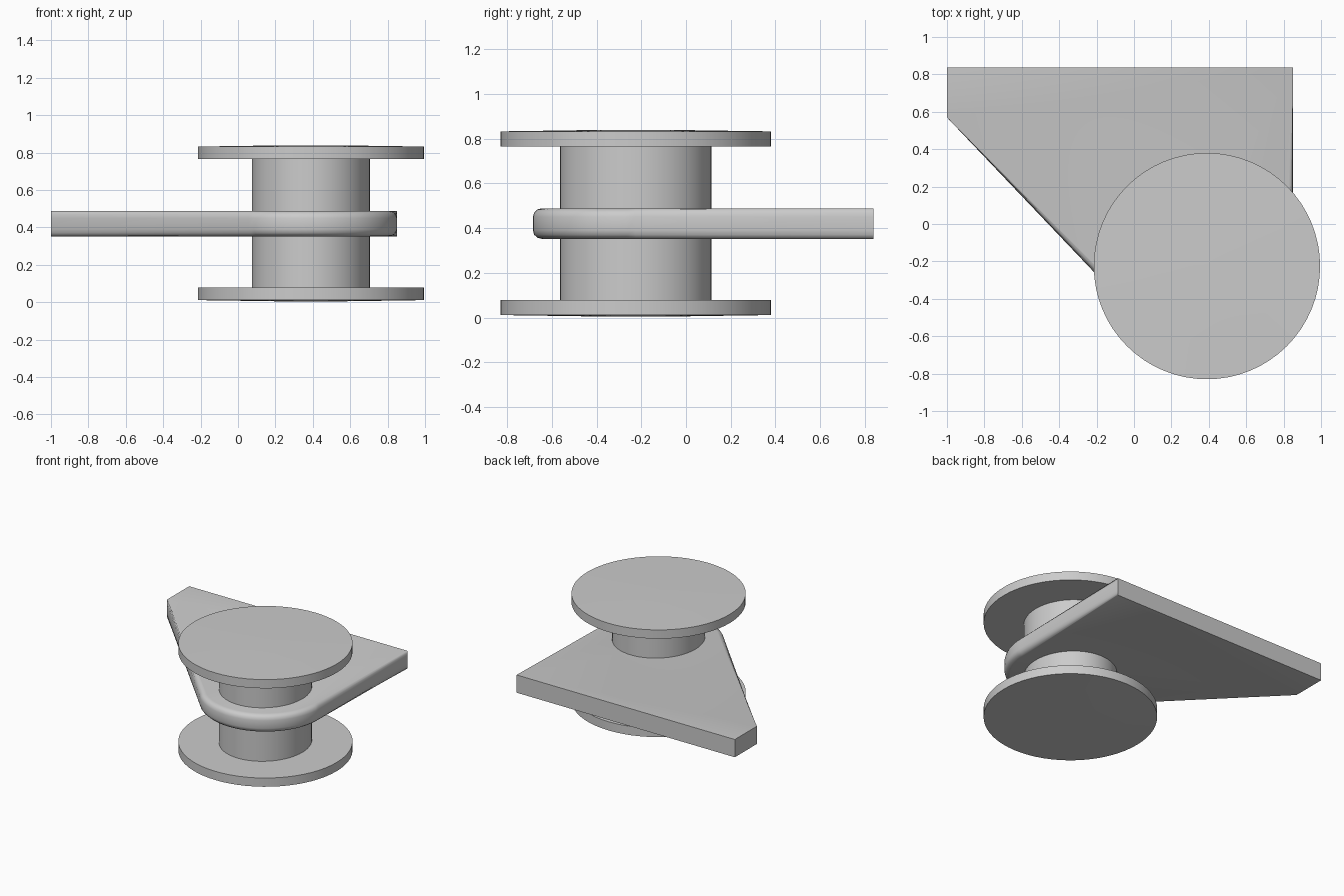
import bpy, bmesh
from math import cos, sin, pi, radians

if "Cube" in bpy.data.objects:
    bpy.data.objects.remove(bpy.data.objects["Cube"])

CX, CY = 0.39, -0.225   # spool axis


def finish(name, bm, angle=35):
    bmesh.ops.recalc_face_normals(bm, faces=bm.faces)
    me = bpy.data.meshes.new(name)
    bm.to_mesh(me)
    bm.free()
    ob = bpy.data.objects.new(name, me)
    bpy.context.collection.objects.link(ob)
    bpy.ops.object.select_all(action='DESELECT')
    bpy.context.view_layer.objects.active = ob
    ob.select_set(True)
    bpy.ops.object.shade_smooth_by_angle(angle=radians(angle))
    return ob


def loft(name, rings, angle=35):
    """Skin a stack of closed point rings and cap both ends."""
    bm = bmesh.new()
    loops = [[bm.verts.new(p) for p in ring] for ring in rings]
    for a, b in zip(loops, loops[1:]):
        for i in range(len(a)):
            j = (i + 1) % len(a)
            bm.faces.new((a[i], a[j], b[j], b[i]))
    bm.faces.new(loops[0])
    bm.faces.new(loops[-1])
    bmesh.ops.remove_doubles(bm, verts=bm.verts, dist=1e-5)
    return finish(name, bm, angle)


def ellipse(rx, ry, z, n=64):
    return [(CX + rx * cos(2 * pi * i / n), CY + ry * sin(2 * pi * i / n), z)
            for i in range(n)]


# Spool core, very slightly oval
loft("spool_core", [ellipse(0.315, 0.338, z) for z in (0.06, 0.78)])

# Two flanges, faintly domed on their outer faces
dome = [(0.605, 0.765), (0.605, 0.832), (0.40, 0.835), (0.2, 0.838), (0.02, 0.839)]
for name, flip in (("top_flange", False), ("bottom_flange", True)):
    loft(name, [ellipse(r, r, 0.843 - z if flip else z) for r, z in dome])


# Flat bracket plate wrapped round the core, its edge rounding fades to the back
def plate_ring(inset, z):
    r = 0.46 - inset
    pts = [(-1, 0.837, z), (-1, 0.57, z)]
    start, end, n = radians(223.6), 2 * pi, 28
    for i in range(n + 1):
        a = start + (end - start) * i / n
        pts.append((CX + r * cos(a), CY + r * sin(a), z))
    pts.append((0.85, 0.837, z))
    return pts


edge = [(0.04, 0.352), (0.02, 0.357), (0.006, 0.37), (0, 0.39),
        (0, 0.45), (0.006, 0.47), (0.02, 0.483), (0.04, 0.488)]
loft("bracket_plate", [plate_ring(i, z) for i, z in edge], 40)
